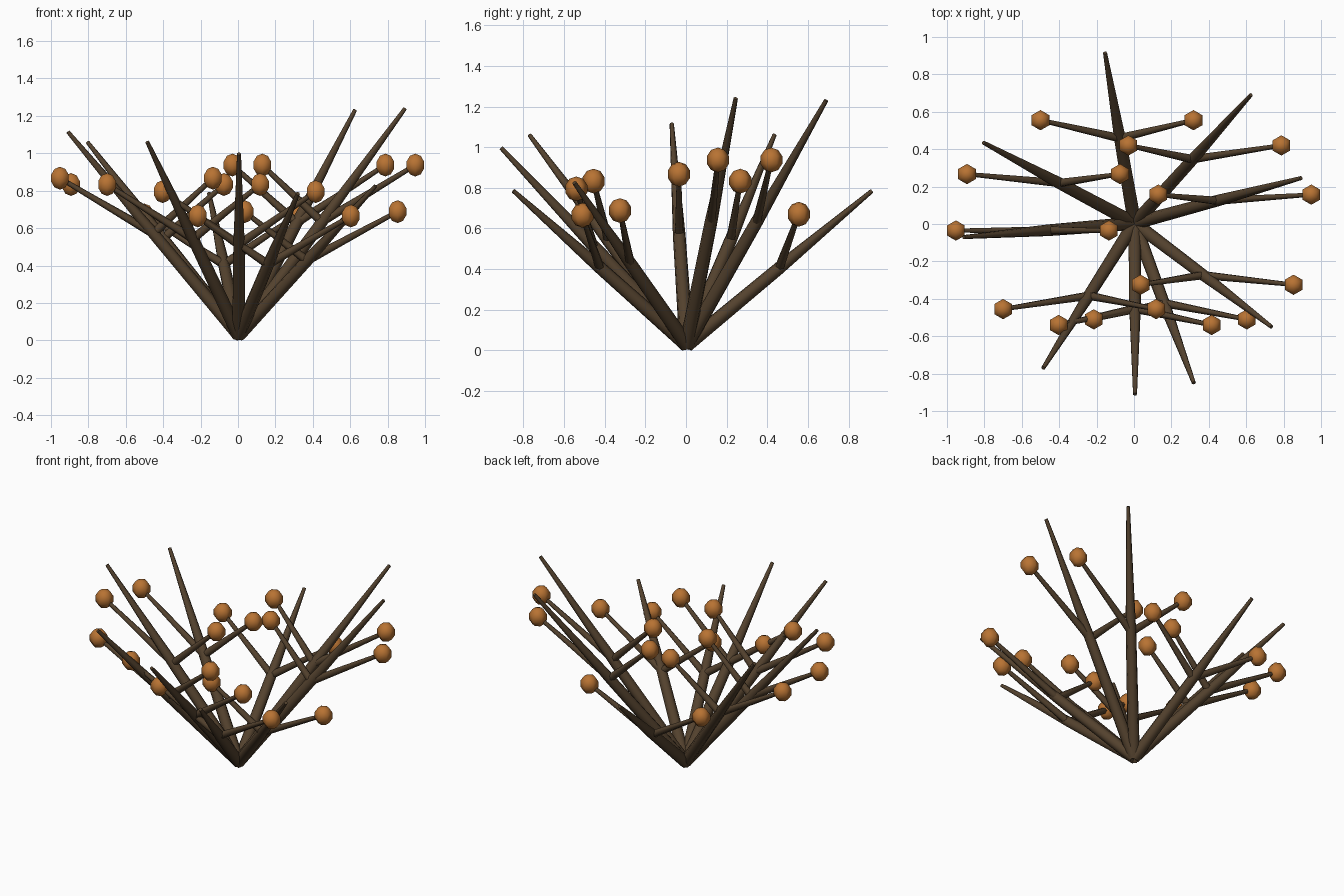
import bpy, bmesh, math
from mathutils import Vector, Matrix

if "Cube" in bpy.data.objects:
    bpy.data.objects.remove(bpy.data.objects["Cube"])


def material(name, rgb):
    m = bpy.data.materials.new(name)
    lin = [((c / 255 + 0.055) / 1.055) ** 2.4 for c in rgb]
    m.diffuse_color = (*lin, 1)
    m.use_nodes = True
    m.node_tree.nodes["Principled BSDF"].inputs["Base Color"].default_value = m.diffuse_color
    return m


bark = material("dark bark", (84, 66, 46))
copper = material("copper bud", (184, 115, 51))


def finish(name, bm, mat):
    for f in bm.faces:
        f.smooth = len(f.verts) < 5          # end caps stay flat
    me = bpy.data.meshes.new(name)
    bm.to_mesh(me)
    bm.free()
    me.materials.append(mat)
    ob = bpy.data.objects.new(name, me)
    bpy.context.collection.objects.link(ob)
    for e in me.edges:                        # crisp rim around the caps
        e.use_edge_sharp = False
    caps = {k for p in me.polygons if not p.use_smooth for k in p.edge_keys}
    for e in me.edges:
        e.use_edge_sharp = e.key in caps


def stick(name, points, radii, sides):
    """Tapered rod along a straight line, one ring per point."""
    rot = Vector((0, 0, 1)).rotation_difference(points[-1] - points[0])
    bm = bmesh.new()
    rings = []
    for p, r in zip(points, radii):
        rings.append([bm.verts.new(p + rot @ Vector((r * math.cos(a), r * math.sin(a), 0)))
                      for a in (2 * math.pi * i / sides for i in range(sides))])
    for lo, hi in zip(rings, rings[1:]):
        for i in range(sides):
            j = (i + 1) % sides
            bm.faces.new((lo[i], lo[j], hi[j], hi[i]))
    bm.faces.new(rings[0][::-1])
    bm.faces.new(rings[-1])
    finish(name, bm, bark)


def bud(name, p):
    """Low-poly six-sided bud with corners on the y axis, slightly tall."""
    bm = bmesh.new()
    bmesh.ops.create_uvsphere(bm, u_segments=6, v_segments=5, radius=0.057)
    v = max(bm.verts, key=lambda w: w.co.xy.length).co
    turn = Matrix.Rotation(math.pi / 2 - math.atan2(v.y, v.x), 4, 'Z')
    bm.transform(Matrix.Translation(p) @ Matrix.Diagonal((1, 1, 1.07, 1)) @ turn)
    finish(name, bm, copper)


# branch tip x, y, z, then left bud centre x, y, z (right bud sits 0.82 away in x)
branches = [
    (-0.155, 0.915, 0.785, -0.50, 0.555, 0.67),
    (0.625, 0.69, 1.23, -0.03, 0.42, 0.937),
    (0.893, 0.245, 1.24, 0.13, 0.157, 0.937),
    (0.735, -0.55, 0.825, 0.035, -0.325, 0.688),
    (0.32, -0.85, 0.785, -0.215, -0.51, 0.665),
    (0.005, -0.91, 0.997, -0.403, -0.54, 0.795),
    (-0.485, -0.77, 1.06, -0.70, -0.455, 0.833),
    (-0.91, -0.07, 1.115, -0.952, -0.035, 0.867),
    (-0.805, 0.435, 1.06, -0.893, 0.267, 0.833),
]
base = Vector((0.003, 0.003, 0.027))
for i, (x, y, z, bx, by, bz) in enumerate(branches, 1):
    tip = Vector((x, y, z))
    fork = base.lerp(tip, 0.5)
    stick(f"branch_{i}", [base, fork, tip], [0.037, 0.032, 0.011], 7)
    for side, dx in (("left", 0), ("right", 0.818)):
        p = Vector((bx + dx, by, bz))
        stick(f"twig_{side}_{i}", [fork, p], [0.024, 0.012], 6)
        bud(f"bud_{side}_{i}", p)
